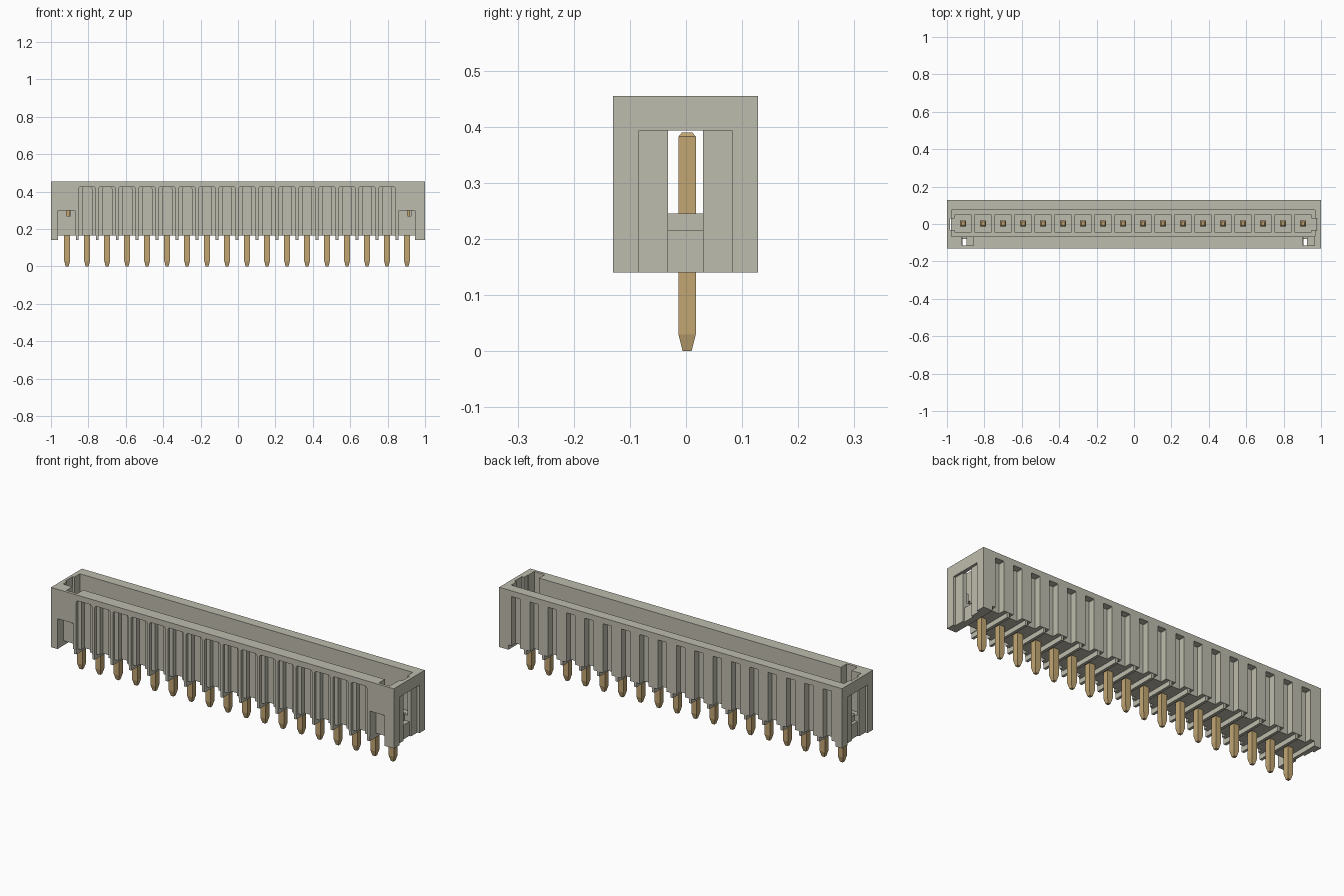
import bpy, bmesh

cube = bpy.data.objects.get("Cube")
if cube:
    bpy.data.objects.remove(cube, do_unlink=True)


def material(name, rgb):
    m = bpy.data.materials.new(name)
    m.diffuse_color = (*rgb, 1)
    m.use_nodes = True
    bsdf = next(n for n in m.node_tree.nodes if n.type == 'BSDF_PRINCIPLED')
    bsdf.inputs["Base Color"].default_value = (*rgb, 1)
    return m


GREY = material("warm_grey_plastic", (0.515, 0.503, 0.418))
GOLD = material("gold_metal", (0.539, 0.381, 0.171))

PINS = 18
PITCH = 0.1069
SHIFT = -0.005
PIN_Y = 0.002
pin_x = [SHIFT + (i - (PINS - 1) / 2) * PITCH for i in range(PINS)]


def prism(bm, rings):
    """Close a stack of matching vertex rings into a solid."""
    loops = [[bm.verts.new(p) for p in ring] for ring in rings]
    n = len(loops[0])
    for a, b in zip(loops, loops[1:]):
        for i in range(n):
            bm.faces.new((a[i], a[(i + 1) % n], b[(i + 1) % n], b[i]))
    bm.faces.new(loops[0][::-1])
    bm.faces.new(loops[-1])


def box(bm, x0, x1, y0, y1, z0, z1):
    prism(bm, [[(x0, y0, z), (x1, y0, z), (x1, y1, z), (x0, y1, z)] for z in (z0, z1)])


def groove(bm, x, w, y0, y1, top, clip=0.008):
    """Vertical groove with clipped upper corners."""
    h = w / 2
    profile = [(-h, 0.1), (h, 0.1), (h, top - clip), (h - clip, top),
               (clip - h, top), (-h, top - clip)]
    prism(bm, [[(x + px, y, z) for px, z in profile] for y in (y0, y1)])


def make(name, bm, mat):
    bmesh.ops.recalc_face_normals(bm, faces=bm.faces)
    me = bpy.data.meshes.new(name)
    bm.to_mesh(me)
    bm.free()
    me.materials.append(mat)
    ob = bpy.data.objects.new(name, me)
    bpy.context.collection.objects.link(ob)
    return ob


def boxes(name, items, mat=GREY):
    bm = bmesh.new()
    for b in items:
        box(bm, *b)
    return make(name, bm, mat)


def cut(target, cutter):
    cutter.hide_render = True
    mod = target.modifiers.new("cut", 'BOOLEAN')
    mod.operation, mod.solver, mod.object = 'DIFFERENCE', 'EXACT', cutter
    bpy.context.view_layer.objects.active = target
    bpy.ops.object.modifier_apply(modifier=mod.name)
    bpy.data.objects.remove(cutter, do_unlink=True)


# Housing shell: block, open cavity, raised underside
housing = boxes("housing", [(-1, 1, -0.13, 0.128, 0.14, 0.455)])
cut(housing, boxes("cavity_cutter", [(-0.975, 0.967, -0.066, 0.075, 0.245, 0.6)]))
cut(housing, boxes("underside_cutter", [(-0.962, 0.946, -0.3, 0.3, 0.0, 0.165)]))

# Square pockets around the pins
cut(housing, boxes("pocket_cutter", [
    (x - 0.045, x + 0.045, PIN_Y - 0.045, PIN_Y + 0.045, 0.215, 0.3) for x in pin_x]))

# End walls: wide recess, deeper central slot, inner channel that opens a window
cut(housing, boxes("end_recess_cutter", [
    (-1.1, -0.988, -0.084, 0.082, 0.1, 0.393), (0.988, 1.1, -0.084, 0.082, 0.1, 0.393)]))
cut(housing, boxes("end_slot_cutter", [
    (-1.1, -0.978, -0.032, 0.03, 0.1, 0.393), (0.978, 1.1, -0.032, 0.03, 0.1, 0.393)]))
cut(housing, boxes("end_channel_cutter", [
    (-0.985, -0.96, -0.032, 0.03, 0.215, 0.6), (0.95, 0.98, -0.032, 0.03, 0.215, 0.6)]))

# Front wall grooves: broad shallow step, then a deeper centre
for width, depth, top in ((0.092, 0.015, 0.425), (0.05, 0.04, 0.424)):
    bm = bmesh.new()
    for x in pin_x[1:-1]:
        groove(bm, x, width, -0.3, -0.13 + depth, top)
    cut(housing, make("front_groove_cutter", bm, GREY))

# Back wall grooves
bm = bmesh.new()
for x in pin_x:
    groove(bm, x, 0.05, 0.128 - 0.035, 0.3, 0.425, 0.002)
cut(housing, make("back_groove_cutter", bm, GREY))

# Front corner notches and key slots
cut(housing, boxes("notch_cutter", [
    (-0.962, -0.872, -0.3, -0.08, 0.1, 0.3), (0.861, 0.946, -0.3, -0.08, 0.1, 0.3)]))
cut(housing, boxes("key_slot_cutter", [
    (-0.92, -0.857, -0.115, -0.05, 0.32, 0.6), (0.903, 0.965, -0.115, -0.05, 0.32, 0.6)]))
cut(housing, boxes("key_hole_cutter", [
    (-0.916, -0.895, -0.115, -0.05, 0.27, 0.6), (0.905, 0.925, -0.115, -0.05, 0.27, 0.6)]))

# Thin standoff ribs below the floor
boxes("standoff_ribs", [
    (x + PITCH / 2 - 0.0072, x + PITCH / 2 + 0.0072, -0.128, 0.126, 0.14, 0.168)
    for x in pin_x[:-1]])

# Square pins with tapered tails and chamfered tips
bm = bmesh.new()
for x in pin_x:
    prism(bm, [[(x + sx * h, PIN_Y + sy * h, z)
                for sx, sy in ((-1, -1), (1, -1), (1, 1), (-1, 1))]
               for z, h in ((0, 0.008), (0.03, 0.0155), (0.382, 0.0155), (0.39, 0.009))])
make("contact_pins", bm, GOLD)
